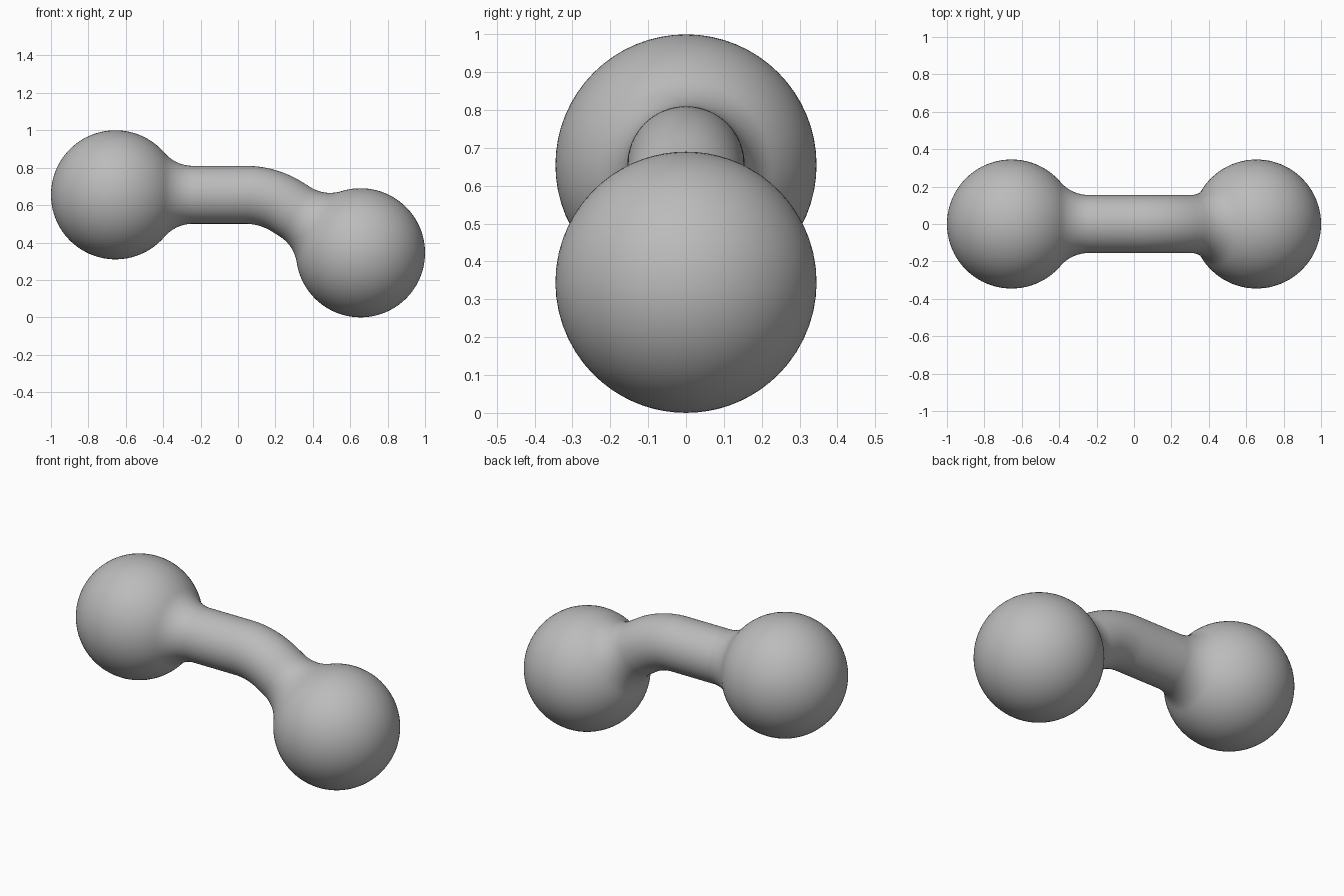
import bpy
import bmesh
from math import sin, cos, tan, atan2, pi, hypot
from mathutils import Vector

cube = bpy.data.objects.get("Cube")
if cube:
    bpy.data.objects.remove(cube, do_unlink=True)

BALL, ROD, FILLET = 0.345, 0.155, 0.2
LEFT_END = Vector((-0.655, 0, 0.655))
CORNER = Vector((0.16, 0, 0.655))
RIGHT_END = Vector((0.655, 0, 0.345))
SIDES = 64

grey = bpy.data.materials.new("plain grey")
grey.use_nodes = True
colour = (0.5, 0.5, 0.5, 1)
grey.diffuse_color = colour
grey.node_tree.nodes["Principled BSDF"].inputs["Base Color"].default_value = colour

# Path: straight, rounded bend, straight
drop = CORNER - RIGHT_END
bend = atan2(drop.z, -drop.x)
setback = 0.12
bend_radius = setback / tan(bend / 2)
first = CORNER.x - LEFT_END.x - setback
arc = bend_radius * bend
total = first + arc + drop.length - setback


def path_point(s):
    """Position and downward slope angle at distance s along the path."""
    if s <= first:
        return LEFT_END + Vector((s, 0, 0)), 0
    if s <= first + arc:
        a = (s - first) / bend_radius
        return LEFT_END + Vector((first + bend_radius * sin(a), 0,
                                  bend_radius * (cos(a) - 1))), a
    back = total - s
    return RIGHT_END + Vector((-cos(bend), 0, sin(bend))) * back, bend


# End profile: ball running into a concave fillet, as (distance, radius)
fillet_x = ((BALL + FILLET) ** 2 - (ROD + FILLET) ** 2) ** 0.5
fillet_z = ROD + FILLET
join = atan2(fillet_z, fillet_x)
profile = []
for i in range(1, 41):
    a = pi + (join - pi) * i / 40
    profile.append((BALL * cos(a), BALL * sin(a)))
for i in range(1, 15):
    a = pi + join + (pi / 2 - join) * i / 14
    profile.append((fillet_x + FILLET * cos(a), fillet_z + FILLET * sin(a)))

# Whole profile: both ends mirrored, with rings through the bend
rings = list(profile)
rings += [(first + arc * i / 20, ROD) for i in range(21)]
rings += [(total - s, r) for s, r in reversed(profile)]

# Sweep the rings into one skin
bm = bmesh.new()
loops = []
for s, r in rings:
    centre, a = path_point(s)
    up = Vector((sin(a), 0, cos(a)))
    side = Vector((0, 1, 0))
    loops.append([bm.verts.new(centre + r * (cos(t) * side + sin(t) * up))
                  for t in (2 * pi * k / SIDES for k in range(SIDES))])
for one, two in zip(loops, loops[1:]):
    for k in range(SIDES):
        n = (k + 1) % SIDES
        bm.faces.new((one[k], one[n], two[n], two[k]))

# Close the two ball poles
for ring, pole in ((loops[0], path_point(0)[0] - Vector((BALL, 0, 0))),
                   (loops[-1], RIGHT_END + Vector((cos(bend), 0, -sin(bend))) * BALL)):
    tip = bm.verts.new(pole)
    for k in range(SIDES):
        bm.faces.new((ring[k], ring[(k + 1) % SIDES], tip))
bmesh.ops.recalc_face_normals(bm, faces=bm.faces)
for face in bm.faces:
    face.smooth = True

mesh = bpy.data.meshes.new("bent_dumbbell")
bm.to_mesh(mesh)
bm.free()
mesh.materials.append(grey)
body = bpy.data.objects.new("bent_dumbbell", mesh)
bpy.context.collection.objects.link(body)
